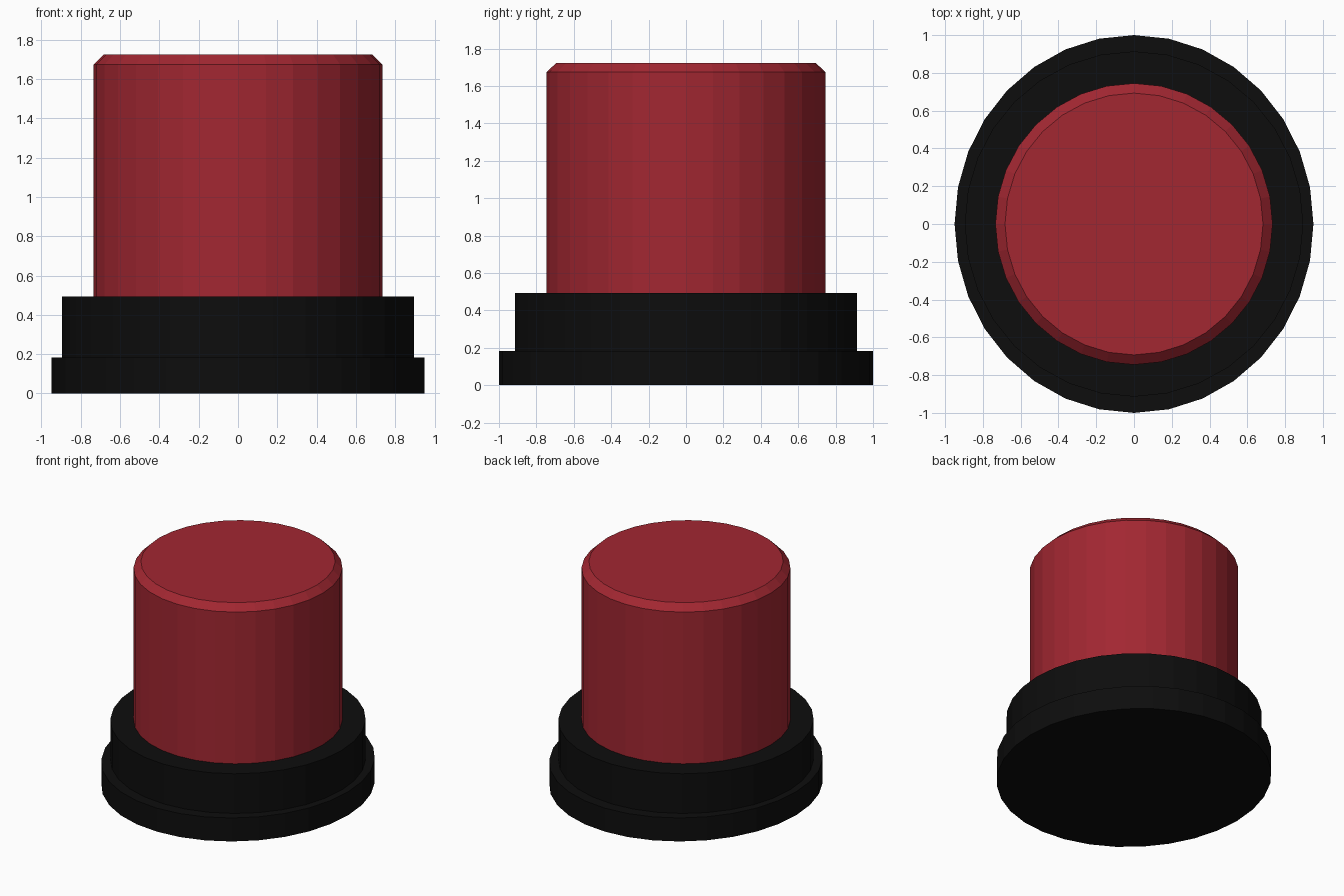
import bpy, bmesh, math

if "Cube" in bpy.data.objects:
    bpy.data.objects.remove(bpy.data.objects["Cube"])

SIDES = 32


def material(name, color):
    m = bpy.data.materials.new(name)
    m.diffuse_color = color
    m.use_nodes = True
    m.node_tree.nodes["Principled BSDF"].inputs["Base Color"].default_value = m.diffuse_color
    return m


def turned(name, profile, mat):
    """Stack of elliptical rings (rx, ry, z), flat shaded and capped."""
    bm = bmesh.new()
    rings = []
    for rx, ry, z in profile:
        rings.append([bm.verts.new((rx * math.sin(a), ry * math.cos(a), z))
                      for a in (2 * math.pi * i / SIDES for i in range(SIDES))])
    for low, high in zip(rings, rings[1:]):
        for i in range(SIDES):
            j = (i + 1) % SIDES
            bm.faces.new((low[i], low[j], high[j], high[i]))
    bm.faces.new(rings[0])
    bm.faces.new(rings[-1])
    bmesh.ops.recalc_face_normals(bm, faces=bm.faces)
    mesh = bpy.data.meshes.new(name)
    bm.to_mesh(mesh)
    bm.free()
    mesh.materials.append(mat)
    obj = bpy.data.objects.new(name, mesh)
    bpy.context.collection.objects.link(obj)
    return obj


black = material("black_plastic", (0.004, 0.004, 0.004, 1))
red = material("red_plastic", (0.36, 0.02, 0.031, 1))

# Stepped black base
turned("base", [(0.95, 1.0, 0.0), (0.95, 1.0, 0.183),
                (0.896, 0.914, 0.183), (0.896, 0.914, 0.492)], black)

# Red cap with chamfered top rim
turned("button_cap", [(0.734, 0.745, 0.492), (0.734, 0.745, 1.674),
                      (0.683, 0.693, 1.724)], red)
